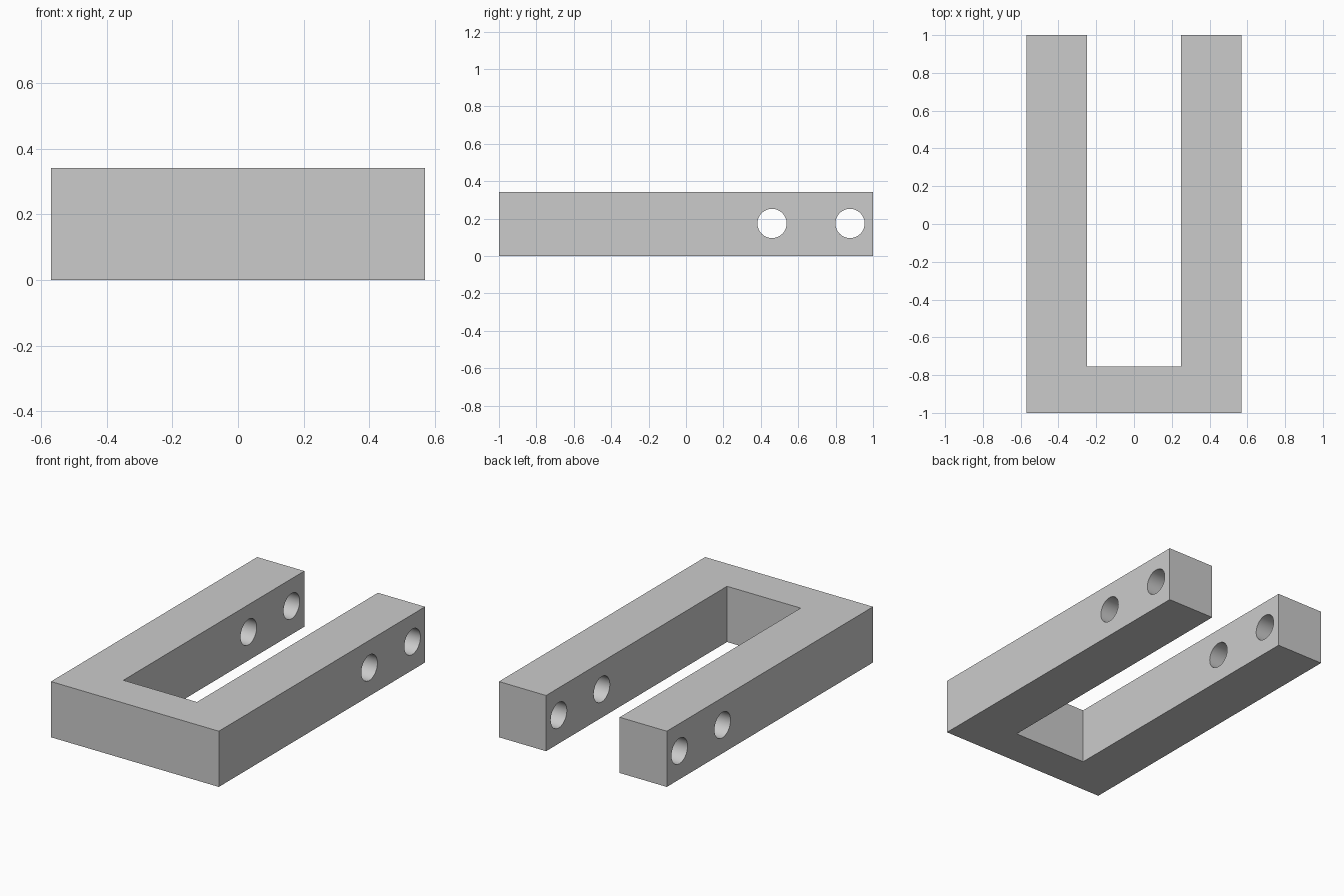
import bpy
import bmesh
import math

if "Cube" in bpy.data.objects:
    bpy.data.objects.remove(bpy.data.objects["Cube"], do_unlink=True)

HEIGHT = 0.342
OUTER, INNER = 0.57, 0.25
BACK_WALL = -0.755
HOLE_RADIUS, HOLE_Z = 0.078, 0.174
HOLE_YS = (0.46, 0.877)

grey = bpy.data.materials.new("plain_grey")
grey.use_nodes = True
grey.diffuse_color = (0.6, 0.6, 0.6, 1)
grey.node_tree.nodes["Principled BSDF"].inputs["Base Color"].default_value = (0.6, 0.6, 0.6, 1)

# U-shaped body: half profile mirrored across x, then extruded upward
half = [(OUTER, -1), (OUTER, 1), (INNER, 1), (INNER, BACK_WALL)]
outline = half + [(-x, y) for x, y in reversed(half)]
bm = bmesh.new()
base = bm.faces.new([bm.verts.new((x, y, 0)) for x, y in outline])
top = bmesh.ops.extrude_face_region(bm, geom=[base])["geom"]
bmesh.ops.translate(bm, vec=(0, 0, HEIGHT),
                    verts=[g for g in top if isinstance(g, bmesh.types.BMVert)])
bmesh.ops.recalc_face_normals(bm, faces=bm.faces)
mesh = bpy.data.meshes.new("fork_bracket")
bm.to_mesh(mesh)
bm.free()
mesh.materials.append(grey)
bracket = bpy.data.objects.new("fork_bracket", mesh)
bpy.context.collection.objects.link(bracket)


def drill(y):
    """Bore one round hole across both arms."""
    bpy.ops.mesh.primitive_cylinder_add(vertices=64, radius=HOLE_RADIUS, depth=2,
                                        location=(0, y, HOLE_Z),
                                        rotation=(0, math.pi / 2, 0))
    cutter = bpy.context.object
    cutter.name = "hole_cutter"
    cutter.hide_render = True
    cutter.data.materials.append(grey)
    bpy.ops.object.select_all(action="DESELECT")
    bracket.select_set(True)
    bpy.context.view_layer.objects.active = bracket
    cut = bracket.modifiers.new("hole", "BOOLEAN")
    cut.operation = "DIFFERENCE"
    cut.solver = "EXACT"
    cut.object = cutter
    bpy.ops.object.modifier_apply(modifier=cut.name)
    bpy.data.objects.remove(cutter, do_unlink=True)


# Pin holes near the arm tips
for y in HOLE_YS:
    drill(y)

# Smooth bores, crisp block edges
bpy.ops.object.shade_smooth_by_angle(angle=math.radians(30))
